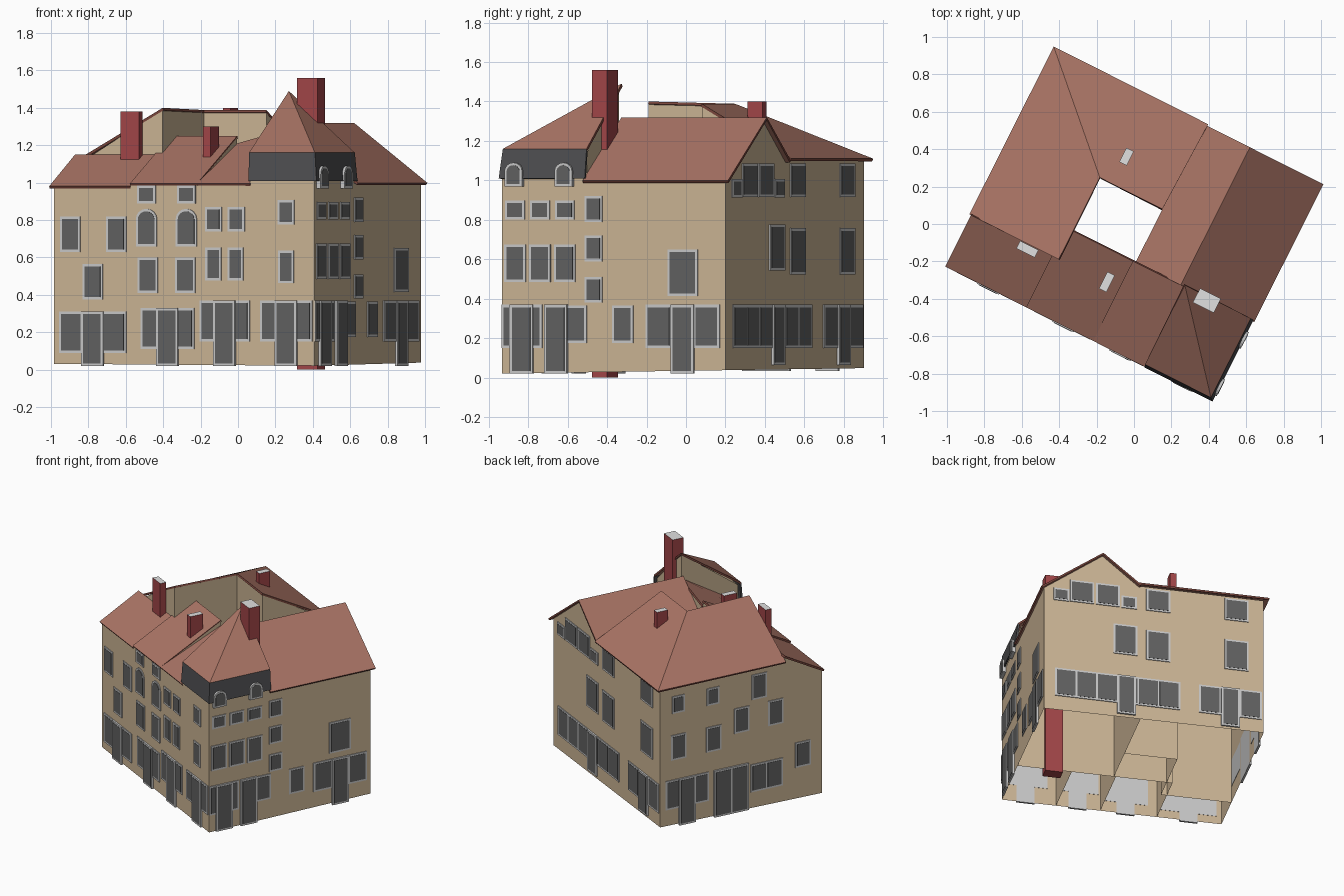
import bpy, bmesh, math
from mathutils import Vector

if "Cube" in bpy.data.objects:
    bpy.data.objects.remove(bpy.data.objects["Cube"])

# The block is a rectangle turned about z: s runs along the front, t runs to the back
CA, SA = 0.893, 0.449
def P(s, t, z):
    return Vector((CA * s + SA * t, -SA * s + CA * t, z))

def mat(name, r, g, b):
    m = bpy.data.materials.new(name)
    m.diffuse_color = (r, g, b, 1)
    m.use_nodes = True
    m.node_tree.nodes["Principled BSDF"].inputs["Base Color"].default_value = m.diffuse_color
    return m

PLASTER = mat("beige plaster", 0.60, 0.46, 0.30)
TILE = mat("roof tile", 0.40, 0.175, 0.13)
EAVE = mat("dark eave", 0.19, 0.06, 0.045)
SLATE = mat("dark slate", 0.075, 0.075, 0.08)
BRICK = mat("chimney red", 0.36, 0.06, 0.065)
CAP = mat("chimney cap", 0.75, 0.75, 0.75)
FRAME = mat("window frame", 0.58, 0.58, 0.58)
GLASS = mat("grey glass", 0.12, 0.12, 0.12)

W, E, N, F = -0.775, 0.785, 0.62, -0.65      # outer wall lines: left, right, back, front
M, Y, R = -0.18, 0.10, 0.37                  # back of front houses, party line, gable ridge
O = 0.025                                    # eave overhang

def make(name, bm, *mats):
    me = bpy.data.meshes.new(name)
    bm.to_mesh(me)
    bm.free()
    for m in mats:
        me.materials.append(m)
    ob = bpy.data.objects.new(name, me)
    bpy.context.collection.objects.link(ob)
    return ob

def walls(name, loop, height, base=None):
    """Open ring of walls through (s, t), topped by the roof height rule."""
    bm = bmesh.new()
    top = [bm.verts.new(P(s, t, height(s, t) - .008)) for s, t in loop]
    bot = [bm.verts.new((v.co.x, v.co.y, base or .035 + .015 * v.co.y)) for v in top]
    for i in range(len(loop)):
        j = (i + 1) % len(loop)
        bm.faces.new((bot[i], bot[j], top[j], top[i]))
    make(name, bm, PLASTER)

def sheets(name, polys, height, m=TILE, rim=EAVE):
    """Thin sloping sheets over (s, t) polygons, following the height rule."""
    bm = bmesh.new()
    for poly in polys:
        bm.faces.new([bm.verts.new(P(s, t, height(s, t))) for s, t in poly])
    bmesh.ops.remove_doubles(bm, verts=bm.verts, dist=0.0005)
    mod = make(name, bm, m, rim).modifiers.new("thickness", 'SOLIDIFY')
    mod.thickness, mod.offset, mod.material_offset_rim = .014, -1, 1

def rect(s0, s1, t0, t1):
    return [(s0, t0), (s1, t0), (s1, t1), (s0, t1)]

# ---- back-left L-shaped house, its hipped roof rising to the courtyard
cs, ct, js = -.275, .14, -.35                # courtyard corner and front end of the wing
def corner_roof(s, t):
    return 1.11 + .58 * max(0, min(s - W, N - t))
walls("corner_house_walls", [(W, js), (cs, js), (cs, ct), (Y, ct), (Y, N), (W, N)], corner_roof)
low, high = (W - O - .01, N + O + .01), (cs, ct)
sheets("corner_house_roof", [[(low[0], js), (cs, js), high, low],
                             [low, high, (Y, ct), (Y + .015, low[1])]], corner_roof)

# ---- right house with a gable to the back
def gable_roof(s, t):
    return 1.32 - (.73 * (s - R) if s > R else .81 * (R - s))
walls("gable_house_walls", [(Y, M), (R, M), (E, M), (E, N), (R, N), (Y, N)], gable_roof)
sheets("gable_house_roof", [rect(R, E + O, M, N + O), rect(Y, R, M, N + O)], gable_roof)

# ---- three front houses with roofs sloping up to the back
x1, x2, x3 = -.316, .086, .40
for name, s0, s1, t1, eave, back in (("left_front_house", W, x1, js, .985, 1.15),
                                     ("second_front_house", x1, x2, M, 1.0, 1.25),
                                     ("third_front_house", x2, x3, M, 1.0, 1.25)):
    twist = .04 if s0 == x2 else 0
    def front_roof(s, t):
        k = (t - F) / (t1 - F)
        return eave + k * (back - eave + twist * ((s - s0) / (s1 - s0) * 2 - 1))
    walls(name + "_walls", rect(s0, s1, F, t1), front_roof)
    sheets(name + "_roof", [rect(s0 - (O if s0 == W else 0), s1, F - .007, t1)], front_roof)

# ---- corner tower: walls, slate band and a roof rising to the inner corner
eave, top = 1.02, 1.16
tower = rect(x3, E, F, M)
walls("tower_walls", tower, lambda s, t: eave)
ta, tb, tc, td = rect(x3 - .01, E, F + .005, M + .01)
def tower_roof(s, t):
    return top + (.33 if (s, t) == td else 0)
sheets("tower_roof", [[ta, tb, td], [tb, tc, td]], tower_roof)
walls("tower_upper_walls", rect(x3, E - O, F + O, M),
      lambda s, t: tower_roof(*td) - .01 if (s, t) == (x3, M) else top - .01, eave)
ba, bb, bc, bd = rect(x3 - .005, E + .017, F - .01, M + .008)
sheets("tower_slate_band", [[ba, bb, tb, ta], [bb, bc, tc, tb]],
       lambda s, t: eave - .01 if (s, t) in (ba, bb, bc) else top, SLATE, SLATE)

# ---- chimneys: position, size along s and t, bottom, top
def chimney(name, x, y, ds, dt, z0, z1):
    bm = bmesh.new()
    bmesh.ops.create_cube(bm, size=1)
    s, t = CA * x - SA * y, SA * x + CA * y
    for v in bm.verts:
        c = v.co
        v.co = P(s + c.x * ds, t + c.y * dt, z0 + (c.z + .5) * (z1 - z0))
    bm.normal_update()
    for f in bm.faces:
        f.material_index = 1 if f.normal.z > .9 else 0
    make(name, bm, BRICK, CAP)

chimney("left_chimney", -.57, -.135, .11, .045, 1, 1.38)
chimney("second_chimney", -.145, -.31, .045, .10, 1, 1.30)
chimney("tall_chimney", .39, -.41, .125, .085, 0, 1.56)
chimney("back_chimney", -.04, .36, .045, .085, 1, 1.40)

# ---- windows: each wall maps a reading (x or y) to (s, t) with an outward shift
SIDES = {"front": (lambda a, d: ((a - SA * F) / CA, F - d), CA),
         "right": (lambda a, d: (E + d, (a + SA * E) / CA), CA),
         "back": (lambda a, d: ((CA * N - a) / SA, N + d), SA),
         "left": (lambda a, d: (W - d, a), 1)}
BM = {side: bmesh.new() for side in SIDES}
STYLES = {"small": (.11, .095), "square": (.10, .13), "tall": (.12, .19), "slim": (.095, .175),
          "wide": (.17, .17), "big": (.17, .235), "arched": (.125, .2), "dormer": (.10, .12)}

def slab(side, a, w, z0, z1, arch, d0, d1, mi):
    """A plate of true width w centred on reading a."""
    bm, (place, k) = BM[side], SIDES[side]
    r = w * k / 2
    pts = [(a - r, z0), (a + r, z0)]
    if arch:
        h = min(.055, r)
        pts += [(a + r * math.cos(i * math.pi / 8), z1 - h + h * math.sin(i * math.pi / 8)) for i in range(9)]
    else:
        pts += [(a + r, z1), (a - r, z1)]
    ring = [[bm.verts.new(P(*place(b, d), z)) for b, z in pts] for d in (d0, d1)]
    faces = [bm.faces.new(ring[0]), bm.faces.new(ring[1])]
    for i in range(len(pts)):
        j = (i + 1) % len(pts)
        faces.append(bm.faces.new((ring[0][i], ring[0][j], ring[1][j], ring[1][i])))
    for f in faces:
        f.material_index = mi
    bmesh.ops.recalc_face_normals(bm, faces=faces)

def window(side, a, w, z0, z1, n=1, arch=False, out=.006):
    slab(side, a, w, z0, z1, arch, -.002, out, 0)
    b, k = .013, SIDES[side][1]
    step = (w - b) / n
    for i in range(n):
        slab(side, a + (i - (n - 1) / 2) * step * k, step - b, z0 + b, z1 - b, arch, out - .003, out + .002, 1)

def row(side, style, first, heights, pitch=0, count=1):
    w, h = STYLES[style]
    arch = style in ("arched", "dormer")
    for z in heights:
        for i in range(count):
            window(side, first + i * pitch, w, z - h / 2, z + h / 2, 1, arch, .024 if style == "dormer" else .006)

def door(side, a, top=.37, w=.13, n=1):
    base = .035 + .03 * (side == "back") - .015 * (side in ("front", "right"))
    window(side, a, w, base, top, n, False, .013)

def shop(side, a, w, top=.37, n=3, shift=0):
    window(side, a, w, top - .22, top, n)
    door(side, a + shift, top)

# front wall, left to right
row("front", "tall", -.895, [.725], .245, 2)
row("front", "tall", -.775, [.47])
row("front", "small", -.488, [.937], .213, 2)
row("front", "arched", -.488, [.76], .213, 2)
row("front", "tall", -.48, [.505], .2, 2)
row("front", "slim", -.13, [.565], .118, 2)
row("front", "square", -.13, [.805], .122, 2)
row("front", "square", .258, [.842])
row("front", "slim", .258, [.55])
shop("front", -.775, .40, .31)
shop("front", -.375, .32, .33)
shop("front", -.07, .30)
shop("front", .26, .31)

# right wall, tower first
row("right", "dormer", -.865, [1.03], .253, 2)
row("right", "small", -.865, [.85], .126, 3)
row("right", "tall", -.865, [.58], .126, 3)
row("right", "square", -.467, [.855, .655, .445])
row("right", "tall", -.555, [.27])
row("right", "tall", -.32, [.27])
row("right", "big", -.015, [.532])
shop("right", -.83, .23)
door("right", -.657)
shop("right", -.015, .42)

# back wall, gable first
row("back", "wide", .322, [1.0], .082, 2)
row("back", "small", .256, [.96], .216, 2)
row("back", "big", .46, [.66])
row("back", "wide", .565, [1.0], .25, 2)
row("back", "big", .565, [.64], .25, 2)
shop("back", .435, .89, n=6, shift=.028)
shop("back", .795, .445)

# left wall, back corner first
row("left", "square", .477, [.96], -.27, 2)
row("left", "tall", -.157, [.957])
row("left", "tall", .477, [.635], -.277, 2)
row("left", "tall", -.02, [.73], -.265, 2)
row("left", "tall", -.5, [.365])
shop("left", .41, .34, .39)
door("left", .065, .39, .27, 2)
window("left", -.215, .25, .16, .37, 2)

for side, bm in BM.items():
    make(side + "_windows_and_doors", bm, FRAME, GLASS)
